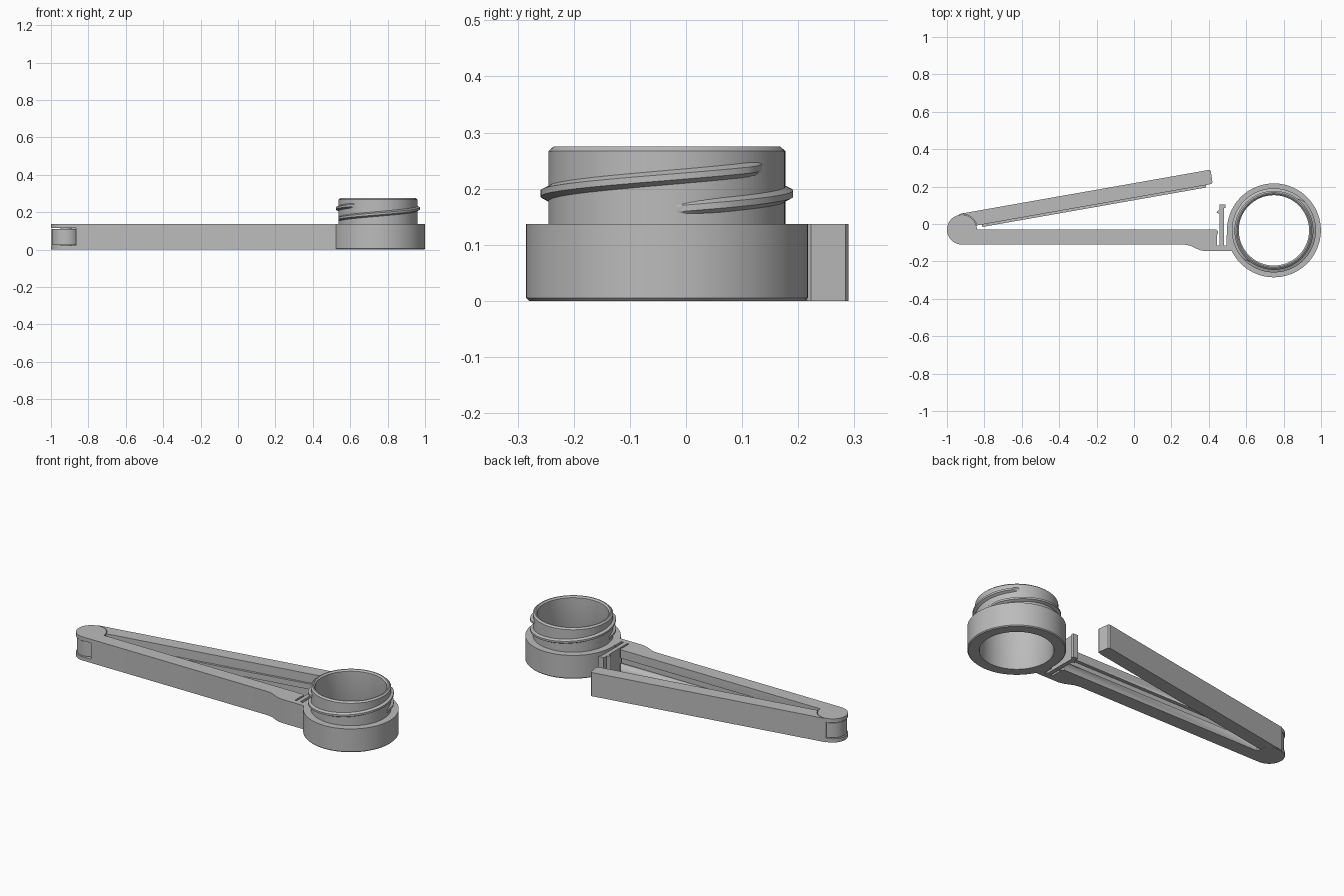
import bpy, bmesh
from math import sin, cos, radians, pi
from mathutils import Vector, Matrix

cube = bpy.data.objects.get("Cube")
if cube:
    bpy.data.objects.remove(cube)

grey = bpy.data.materials.new("plain grey plastic")
grey.use_nodes = True
colour = (0.5, 0.5, 0.5, 1)
grey.diffuse_color = colour
grey.node_tree.nodes["Principled BSDF"].inputs["Base Color"].default_value = colour

H = 0.137                                   # height of the clip
HINGE = Vector((-0.92, -0.03, 0))
SPOUT = Vector((0.748, -0.034, 0))
OPEN = Matrix.Translation(HINGE) @ Matrix.Rotation(radians(10), 4, "Z")


def finish(name, bm, matrix=Matrix()):
    bmesh.ops.remove_doubles(bm, verts=bm.verts, dist=1e-5)
    bmesh.ops.recalc_face_normals(bm, faces=bm.faces)
    bm.transform(matrix)
    mesh = bpy.data.meshes.new(name)
    bm.to_mesh(mesh)
    bm.free()
    mesh.materials.append(grey)
    mesh.shade_smooth()
    mesh.set_sharp_from_angle(angle=radians(30))
    obj = bpy.data.objects.new(name, mesh)
    bpy.context.collection.objects.link(obj)
    return obj


def prism(name, outline, z0, z1, matrix=Matrix()):
    """Extrude a plan outline between two heights."""
    bm = bmesh.new()
    face = bm.faces.new([bm.verts.new((x, y, z0)) for x, y in outline])
    top = bmesh.ops.extrude_face_region(bm, geom=[face])["geom"]
    moved = [v for v in top if isinstance(v, bmesh.types.BMVert)]
    bmesh.ops.translate(bm, verts=moved, vec=(0, 0, z1 - z0))
    return finish(name, bm, matrix)


def box(name, x0, x1, y0, y1, z0, z1, matrix=Matrix()):
    return prism(name, [(x0, y0), (x1, y0), (x1, y1), (x0, y1)], z0, z1, matrix)


def arc(r, a0, a1, n):
    angles = [radians(a0 + (a1 - a0) * i / n) for i in range(n + 1)]
    return [(r * cos(a), r * sin(a)) for a in angles]


def disc(name, r, z0, z1):
    return prism(name, arc(r, 0, 352.5, 47), z0, z1, Matrix.Translation(HINGE))


# Spout: collar and neck turned as one hollow profile
profile = [(0.19, 0), (0.246, 0), (0.251, 0.005), (0.251, H), (0.211, H),
           (0.211, 0.267), (0.202, 0.275), (0.196, 0.275), (0.188, 0.267),
           (0.188, 0.004), (0.19, 0)]
bm = bmesh.new()
points = [bm.verts.new((r, 0, z)) for r, z in profile]
edges = [bm.edges.new(pair) for pair in zip(points, points[1:])]
bmesh.ops.spin(bm, geom=points + edges, cent=(0, 0, 0), axis=(0, 0, 1),
               angle=2 * pi, steps=96)
finish("spout", bm, Matrix.Translation(SPOUT))

# Two-start screw thread, fading into the neck at both ends
for label, start in (("first", 0), ("second", 180)):
    bm = bmesh.new()
    steps, sweep, previous = 60, 236, None
    for i in range(steps + 1):
        t = i / steps
        a = radians(start + sweep * t)
        z = 0.163 + 0.115 * sweep / 360 * t
        out = 0.207 + 0.018 * min(1, t / 0.12 + 0.05, (1 - t) / 0.06 + 0.05)
        section = [(0.205, -0.017), (out, -0.006), (out, 0.005), (0.205, 0.015)]
        ring = [bm.verts.new((r * cos(a), r * sin(a), z + dz)) for r, dz in section]
        if previous:
            for k in range(4):
                n = (k + 1) % 4
                bm.faces.new((previous[k], previous[n], ring[n], ring[k]))
        else:
            bm.faces.new(ring)
        previous = ring
    bm.faces.new(previous)
    finish(label + "_thread", bm, Matrix.Translation(SPOUT))

# Fixed arm, with its step out to the spout and a groove along the inner face
fixed_arm = prism("fixed_arm", [
    (-0.865, -0.11), (0.27, -0.11), (0.30, -0.116), (0.35, -0.139), (0.38, -0.145),
    (0.53, -0.145), (0.53, -0.06), (0.495, -0.06), (0.495, -0.115), (0.445, -0.115),
    (0.445, -0.055), (0.45, -0.05), (0.45, -0.04), (0.44, -0.03), (-0.865, -0.03)], 0, H)
cutter = box("groove_cutter", -0.82, 0.47, -0.05, 0, 0.05, 0.088)
cutter.hide_render = True
cutter.hide_set(True)
groove = fixed_arm.modifiers.new("groove", "BOOLEAN")
groove.operation = "DIFFERENCE"
groove.solver = "EXACT"
groove.object = cutter

# Latch that catches the moving arm
prism("latch", [(0.456, -0.12), (0.480, -0.12), (0.480, 0.085), (0.488, 0.085),
                (0.488, 0.103), (0.456, 0.103), (0.456, 0.078), (0.440, 0.060),
                (0.456, 0.056)], 0, H)

# Hinge: fork plates on the fixed arm around the middle knuckle
for label, z0, z1 in (("lower", 0, 0.022), ("upper", 0.115, H)):
    disc(label + "_hinge_plate", 0.08, z0, z1)
    box(label + "_hinge_fork", -0.92, -0.86, -0.11, -0.03, z0, z1)
disc("hinge_knuckle", 0.076, 0.026, 0.111)
disc("hinge_pin", 0.03, 0.01, 0.125)

# Moving arm, hollowed at its root to clear the hinge plates
prism("moving_arm", arc(0.083, 90, 5.5, 14) + [
    (1.33, 0.008), (1.357, 0.010), (1.363, 0.016), (1.365, 0.078), (1.358, 0.085),
    (0.0, 0.085)], 0, H, OPEN)
box("moving_arm_web", 0, 0.12, 0.008, 0.084, 0.026, 0.111, OPEN)
box("sealing_ridge", 0.11, 1.325, -0.005, 0.01, 0.053, 0.085, OPEN)
